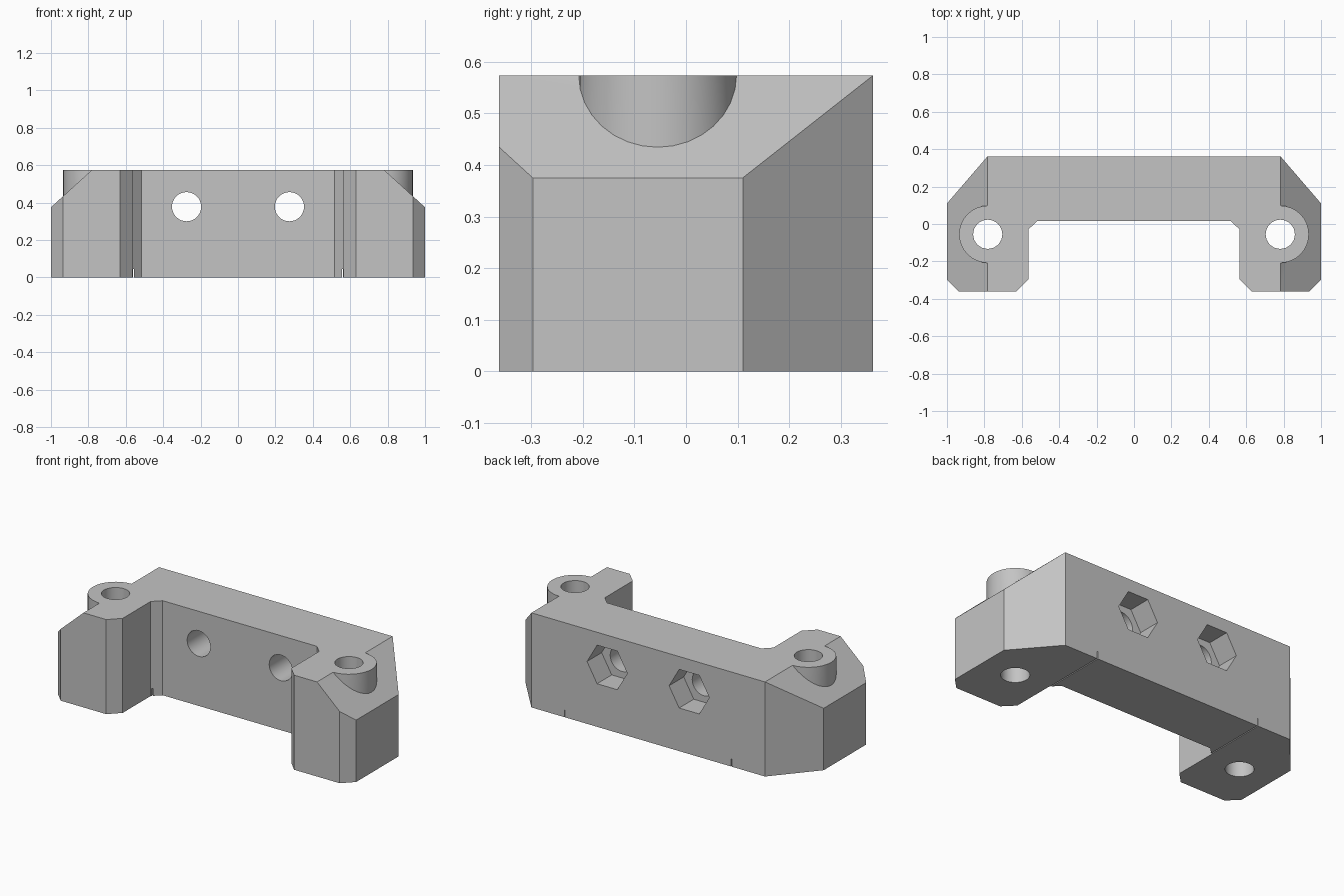
import bpy, bmesh, math
from mathutils import Matrix, Vector

cube = bpy.data.objects.get("Cube")
if cube:
    bpy.data.objects.remove(cube, do_unlink=True)

HEIGHT = 0.573
BOSS_X, BOSS_Y = 0.782, -0.055
BOLT_X, BOLT_Z = 0.275, 0.378
HOLE_R = 0.078

grey = bpy.data.materials.new("plain_grey")
grey.use_nodes = True
colour = (0.55, 0.55, 0.55, 1)
grey.diffuse_color = colour
grey.node_tree.nodes["Principled BSDF"].inputs["Base Color"].default_value = colour


def make_object(name, bm):
    bmesh.ops.recalc_face_normals(bm, faces=bm.faces)
    mesh = bpy.data.meshes.new(name)
    bm.to_mesh(mesh)
    bm.free()
    mesh.materials.append(grey)
    obj = bpy.data.objects.new(name, mesh)
    bpy.context.collection.objects.link(obj)
    return obj


def cylinder(name, radius, depth, centre, sides=32, along_y=False):
    bm = bmesh.new()
    turn = Matrix.Rotation(math.pi / 2, 4, 'X') if along_y else Matrix()
    bmesh.ops.create_cone(bm, cap_ends=True, segments=sides, radius1=radius, radius2=radius,
                          depth=depth, matrix=Matrix.Translation(centre) @ turn)
    return make_object(name, bm)


def box(name, size, centre):
    bm = bmesh.new()
    bmesh.ops.create_cube(bm, size=1, matrix=Matrix.Translation(centre) @ Matrix.Diagonal((*size, 1)))
    return make_object(name, bm)


def combine(target, tool, operation):
    mod = target.modifiers.new(tool.name, 'BOOLEAN')
    mod.operation = operation
    mod.solver = 'EXACT'
    mod.object = tool
    bpy.context.view_layer.objects.active = target
    bpy.ops.object.modifier_apply(modifier=mod.name)
    bpy.data.objects.remove(tool, do_unlink=True)


# Bracket body: mirrored plan outline, extruded
half = [(0.783, 0.362), (1, 0.11), (1, -0.297), (0.935, -0.362), (0.63, -0.362),
        (0.565, -0.297), (0.565, -0.03), (0.517, 0.017)]
outline = half + [(-x, y) for x, y in reversed(half)]
bm = bmesh.new()
base = bm.faces.new([bm.verts.new((x, y, 0)) for x, y in outline])
top = bmesh.ops.extrude_face_region(bm, geom=[base])["geom"]
bmesh.ops.translate(bm, verts=[v for v in top if isinstance(v, bmesh.types.BMVert)], vec=(0, 0, HEIGHT))

# Sloping shoulders on both ends
for side in (-1, 1):
    cut = bmesh.ops.bisect_plane(bm, geom=bm.verts[:] + bm.edges[:] + bm.faces[:],
                                 plane_co=(side * 0.783, 0, HEIGHT),
                                 plane_no=Vector((side * 0.198, 0, 0.217)), clear_outer=True)
    rim = [e for e in cut["geom_cut"] if isinstance(e, bmesh.types.BMEdge)]
    bmesh.ops.holes_fill(bm, edges=rim, sides=0)
body = make_object("mounting_bracket", bm)

# Screw bosses, screw holes, bolt holes, nut pockets and relief slits
for side in (-1, 1):
    x = side * BOSS_X
    combine(body, cylinder("screw_boss", 0.153, HEIGHT - 0.1,
                           (x, BOSS_Y, (HEIGHT + 0.1) / 2)), 'UNION')
    combine(body, cylinder("screw_hole", HOLE_R, 2, (x, BOSS_Y, 0)), 'DIFFERENCE')
    bolt = side * BOLT_X
    combine(body, cylinder("bolt_hole", HOLE_R, 2, (bolt, 0, BOLT_Z), along_y=True), 'DIFFERENCE')
    # A six-sided cone starts with a point along y, so turn it to point sideways
    nut = cylinder("nut_pocket", 0.135, 0.28, (0, 0, 0), sides=6)
    nut.data.transform(Matrix.Translation((bolt, 0.362, BOLT_Z))
                       @ Matrix.Rotation(math.pi / 2, 4, 'X')
                       @ Matrix.Rotation(math.pi / 6, 4, 'Z'))
    combine(body, nut, 'DIFFERENCE')
    combine(body, box("relief_slit", (0.006, 2, 0.09), (side * 0.559, 0, 0)), 'DIFFERENCE')

# Smooth the round walls, keep every corner sharp
bpy.ops.object.select_all(action='DESELECT')
body.select_set(True)
bpy.context.view_layer.objects.active = body
bpy.ops.object.shade_smooth_by_angle(angle=math.radians(25))
